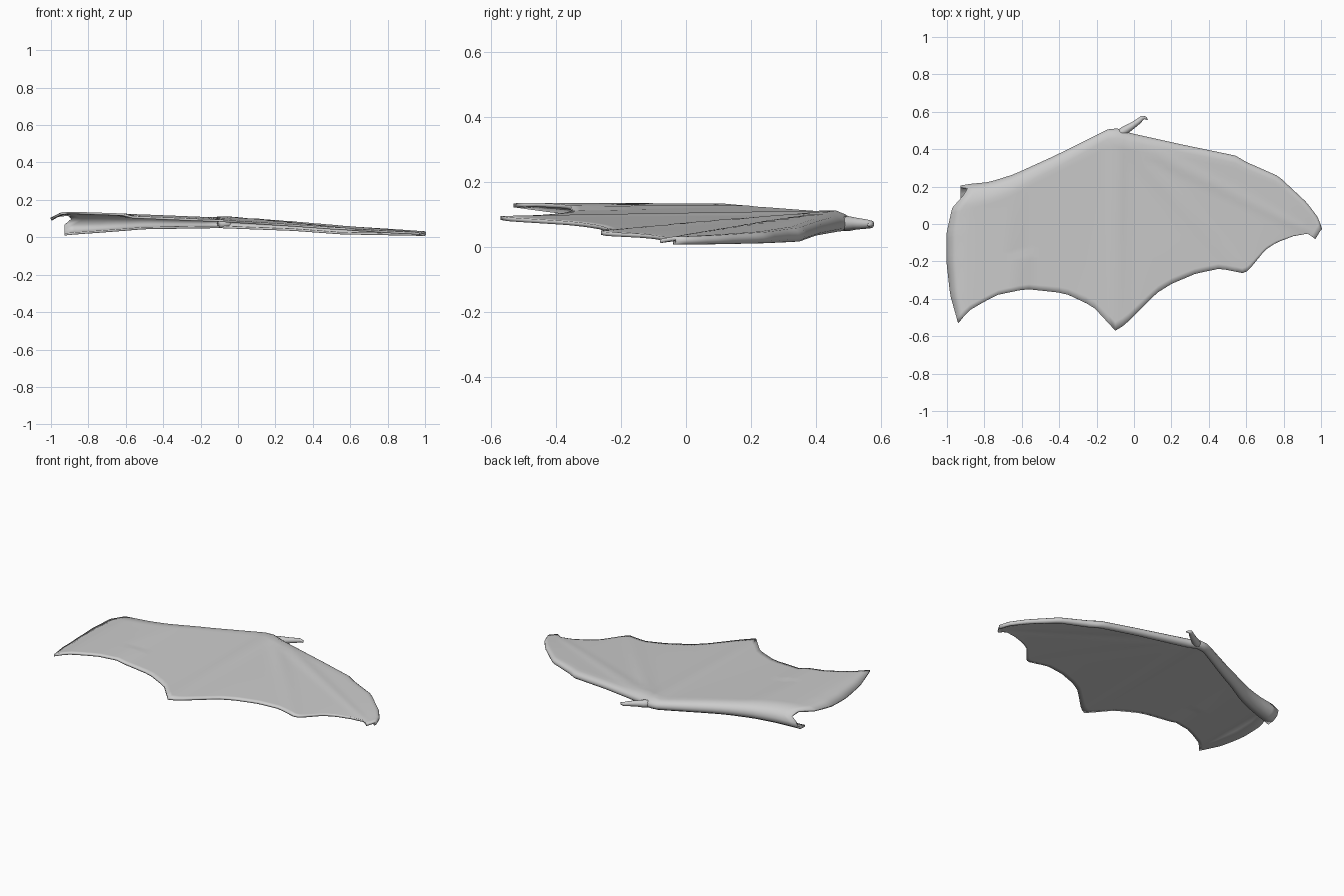
import bpy, bmesh, math
from mathutils import Vector

if "Cube" in bpy.data.objects:
    bpy.data.objects.remove(bpy.data.objects["Cube"])


def interp(t, table):
    """Piecewise linear lookup in a list of (t, value)."""
    if t <= table[0][0]:
        return table[0][1]
    for (a, va), (b, vb) in zip(table, table[1:]):
        if t <= b:
            return va + (vb - va) * (t - a) / (b - a)
    return table[-1][1]


def resample(points, n):
    """n + 1 evenly spaced points along a polyline."""
    pts = [Vector(p) for p in points]
    dist = [0.0]
    for a, b in zip(pts, pts[1:]):
        dist.append(dist[-1] + (b - a).length)
    xs = [(d, p.x) for d, p in zip(dist, pts)]
    ys = [(d, p.y) for d, p in zip(dist, pts)]
    return [Vector((interp(dist[-1] * i / n, xs), interp(dist[-1] * i / n, ys)))
            for i in range(n + 1)]


def finish(name, bm):
    mesh = bpy.data.meshes.new(name)
    bmesh.ops.recalc_face_normals(bm, faces=bm.faces)
    bm.to_mesh(mesh)
    bm.free()
    mesh.shade_smooth()
    obj = bpy.data.objects.new(name, mesh)
    bpy.context.collection.objects.link(obj)
    return obj


# Leading and trailing edges, split into the three panels between fingers
LEAD = [[(-0.88, 0.20), (-0.76, 0.222), (-0.64, 0.26), (-0.42, 0.36), (-0.14, 0.5), (-0.09, 0.505)],
        [(-0.09, 0.505), (-0.02, 0.48), (0.25, 0.42), (0.54, 0.36)],
        [(0.54, 0.36), (0.60, 0.325), (0.77, 0.25), (0.92, 0.11), (0.98, 0.03), (1.0, -0.03)]]
TRAIL = [[(-0.94, -0.53), (-0.86, -0.46), (-0.73, -0.38), (-0.58, -0.347), (-0.37, -0.37), (-0.22, -0.44), (-0.10, -0.57)],
         [(-0.10, -0.57), (-0.05, -0.54), (0.12, -0.37), (0.20, -0.32), (0.33, -0.265), (0.46, -0.238), (0.58, -0.262)],
         [(0.58, -0.262), (0.61, -0.25), (0.70, -0.14), (0.76, -0.1), (0.85, -0.065), (0.93, -0.05), (0.97, -0.08)]]
ROOT = [(-0.53, -0.94), (-0.38, -0.98), (-0.2, -1.0), (-0.05, -1.0),
        (0.09, -0.97), (0.11, -0.94), (0.2, -0.88)]
HEIGHT = [(-1, 0.126), (-0.88, 0.131), (-0.5, 0.117), (-0.1, 0.1),
          (0.3, 0.075), (0.6, 0.053), (1, 0.028)]
ROLL = [(-0.88, 0.115), (-0.5, 0.068), (-0.1, 0.045), (0.3, 0.035),
        (0.54, 0.035), (1, 0.015)]
LIP = [(0.75, 1.0), (0.35, 0.97), (0.08, 0.8), (0.0, 0.55), (0.1, 0.3), (0.4, 0.09)]
WRIST = Vector((-0.08, 0.47))
TIPS = [Vector(p) for p in ((-0.86, -0.46), (-0.10, -0.56), (0.58, -0.26), (0.95, -0.05))]


def ridge(p):
    """Slight raised bone lines fanning out from the wrist."""
    h = 0.0
    for tip in TIPS[1:]:
        d = tip - WRIST
        t = max(0.0, min(1.0, (p - WRIST).dot(d) / d.length_squared))
        h = max(h, math.exp(-((p - WRIST - d * t).length / 0.025) ** 2) * (1 - 0.8 * t))
    return 0.009 * h


# Wing membrane: columns across the span, rolled under at the leading edge
N, M = 18, 22
lead, trail = [], []
for a, b in zip(LEAD, TRAIL):
    lead += resample(a, N)[1 if lead else 0:]
    trail += resample(b, N)[1 if trail else 0:]

bm = bmesh.new()
cols = []
for p, q in zip(lead, trail):
    span = (q - p).length
    d = (q - p).normalized()
    s = interp(p.x, ROLL)
    rows = [(s * a, s * c, True) for a, c in LIP]
    rows += [(s + (span - s) * k / M, 0.0, False) for k in range(M + 1)]
    col = []
    for off, drop, lip in rows:
        v = p + d * off
        z = interp(v.x, HEIGHT) - drop
        # bowed root edge, turned slightly downward
        line_x = -0.88 - 0.06 * (0.2 - v.y) / 0.73
        near = math.exp(-(((p.x + 0.88) / 0.15) ** 2))
        x = v.x + (interp(0.13 if drop > 0.06 else v.y, ROOT) - line_x) * near
        if not lip:
            k = off / span
            z += ridge(v) - (0.012 * k if v.x > -0.6 else 0)
            z -= 0.035 * math.exp(-((p.x + 0.88) / 0.035) ** 2) * math.sin(math.pi * k)
        col.append(bm.verts.new((x, v.y, z)))
    cols.append(col)
for a, b in zip(cols, cols[1:]):
    for i in range(len(a) - 1):
        bm.faces.new((a[i], b[i], b[i + 1], a[i + 1]))
wing = finish("wing_membrane", bm)
solid = wing.modifiers.new("thickness", 'SOLIDIFY')
solid.thickness = 0.012
solid.offset = 0

# Thumb claw: tapered hooked tube at the wrist
PATH = [(-0.10, 0.47, 0.075, 0.022), (-0.05, 0.50, 0.072, 0.023), (-0.01, 0.525, 0.072, 0.018),
        (0.025, 0.55, 0.071, 0.015), (0.045, 0.568, 0.07, 0.012),
        (0.06, 0.568, 0.069, 0.008), (0.072, 0.558, 0.068, 0.003)]
bm = bmesh.new()
SIDES = 12
rings = []
for i, (x, y, z, r) in enumerate(PATH):
    a = Vector(PATH[max(i - 1, 0)][:3])
    b = Vector(PATH[min(i + 1, len(PATH) - 1)][:3])
    t = (b - a).normalized()
    side = t.cross(Vector((0, 0, 1))).normalized()
    up = side.cross(t)
    rings.append([bm.verts.new(Vector((x, y, z)) + r * (side * math.cos(g) + up * math.sin(g)))
                  for g in (2 * math.pi * j / SIDES for j in range(SIDES))])
for a, b in zip(rings, rings[1:]):
    for j in range(SIDES):
        k = (j + 1) % SIDES
        bm.faces.new((a[j], a[k], b[k], b[j]))
bm.faces.new(rings[0])
bm.faces.new(rings[-1])
finish("thumb_claw", bm)
